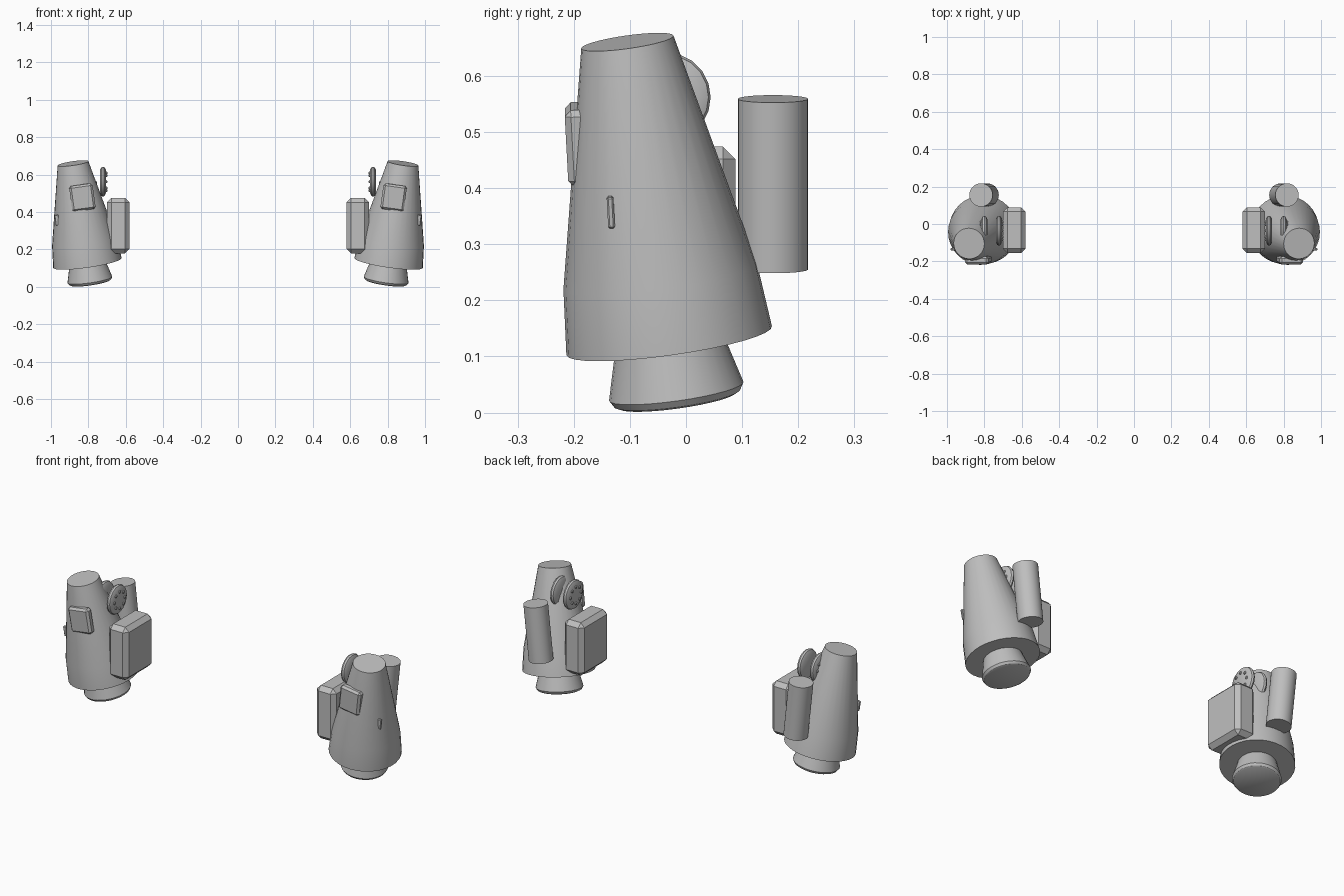
import bpy, bmesh, math
from mathutils import Vector, Matrix

old = bpy.data.objects.get("Cube")
if old:
    bpy.data.objects.remove(old, do_unlink=True)

grey = bpy.data.materials.new("plain_grey")
grey.use_nodes = True
colour = (0.52, 0.52, 0.52, 1)
grey.diffuse_color = colour
grey.node_tree.nodes["Principled BSDF"].inputs["Base Color"].default_value = colour


def finish(name, bm, bevel=0):
    """Turn a bmesh into an object, mirrored to the other side."""
    if bevel:
        bmesh.ops.bevel(bm, geom=bm.edges[:], offset=bevel, segments=1,
                        affect='EDGES', profile=0.5)
    bmesh.ops.recalc_face_normals(bm, faces=bm.faces[:])
    for f in bm.faces:
        f.smooth = not bevel
    for e in bm.edges:
        e.smooth = e.calc_face_angle(0) < math.radians(30)
    mesh = bpy.data.meshes.new(name)
    bm.to_mesh(mesh)
    bm.free()
    mesh.materials.append(grey)
    obj = bpy.data.objects.new(name, mesh)
    bpy.context.collection.objects.link(obj)
    mirror = obj.modifiers.new("mirror", 'MIRROR')
    mirror.use_axis = (True, False, False)
    return obj


def lathe(bm, base, axis, profile, sides=32):
    """Spin (height, radius) pairs around an axis, capping both ends."""
    turn = Vector(axis).to_track_quat('Z', 'Y').to_matrix().to_4x4()
    place = Matrix.Translation(base) @ turn
    rings = []
    for h, r in profile:
        rings.append([bm.verts.new(place @ Vector((r * math.cos(a), r * math.sin(a), h)))
                      for a in (math.tau * i / sides for i in range(sides))])
    for low, high in zip(rings, rings[1:]):
        for i in range(sides):
            j = (i + 1) % sides
            bm.faces.new((low[i], low[j], high[j], high[i]))
    bm.faces.new(rings[0][::-1])
    bm.faces.new(rings[-1])


def turned(name, base, axis, profile, sides=32):
    bm = bmesh.new()
    lathe(bm, base, axis, profile, sides)
    return finish(name, bm)


def box(name, centre, size, bevel, rotation=None):
    bm = bmesh.new()
    bmesh.ops.create_cube(bm, size=1)
    bmesh.ops.scale(bm, vec=size, verts=bm.verts)
    if rotation:
        bmesh.ops.transform(bm, matrix=rotation, verts=bm.verts)
    bmesh.ops.translate(bm, vec=centre, verts=bm.verts)
    return finish(name, bm, bevel)


# Leaning tapered body and its flared nozzle
base = Vector((0.805, -0.03, 0.128))
lean = Vector((0.145, -0.14, 1)).normalized()
turned("tapered_body", base, lean, [(0, 0.185), (0.118, 0.174), (0.543, 0.083)])
turned("nozzle", base, lean, [(-0.108, 0.106), (-0.104, 0.114), (-0.092, 0.121),
                              (0.01, 0.094)])

# Rear tank
foot, head = Vector((0.785, 0.155, 0.255)), Vector((0.818, 0.155, 0.559))
turned("rear_tank", foot, head - foot, [(0, 0.0625), ((head - foot).length, 0.0625)])

# Inner side case and front plate
box("side_case", (0.64, -0.033, 0.327), (0.12, 0.243, 0.295), 0.023)
tilt = Matrix.Rotation(math.radians(8), 4, 'Y') @ Matrix.Rotation(math.radians(3), 4, 'X')
box("front_plate", (0.832, -0.192, 0.478), (0.126, 0.042, 0.138), 0.011, tilt)

# Small tab on the outer flank
box("outer_tab", (0.967, -0.134, 0.357), (0.022, 0.012, 0.056), 0.003, tilt)

# Two discs, each with a ring of bolts on one face
for name, x, side in (("inner_disc", 0.722, -1), ("outer_disc", 0.8, 1)):
    centre = Vector((x, -0.036, 0.562))
    axis = Vector((side, 0, 0))
    turned(name, centre, axis, [(-0.017, 0.06), (-0.009, 0.076), (0, 0.08),
                                (0.009, 0.076), (0.017, 0.06)], 20)
    bm = bmesh.new()
    for i in range(8):
        a = math.tau * i / 8
        spot = centre + Vector((0, math.cos(a), math.sin(a))) * 0.046
        lathe(bm, spot, axis, [(0.012, 0.008), (0.02, 0.008), (0.023, 0.005)], 8)
    finish(name + "_bolts", bm)
